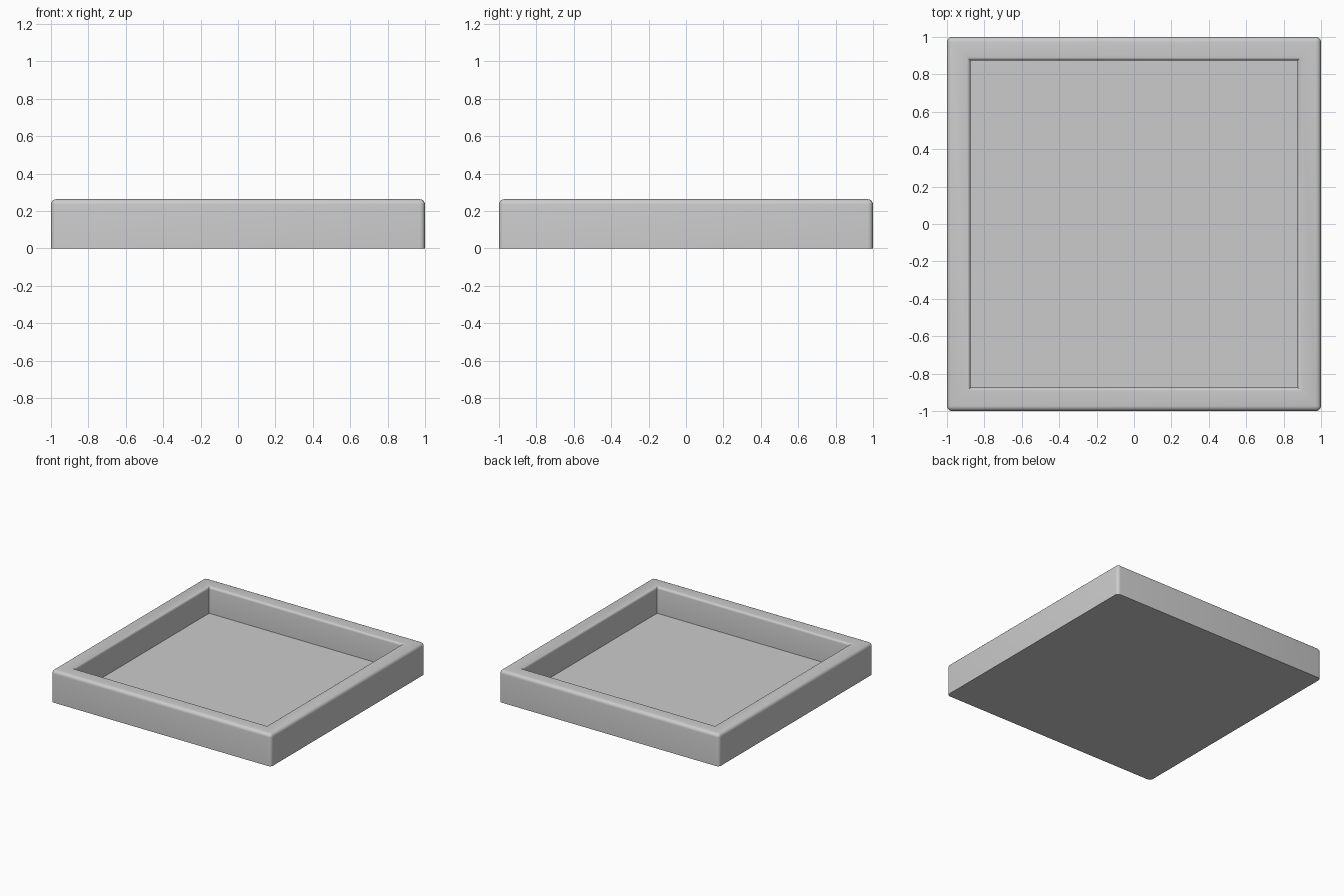
import bpy, bmesh

if "Cube" in bpy.data.objects:
    bpy.data.objects.remove(bpy.data.objects["Cube"])

HEIGHT, INNER, FLOOR = 0.263, 0.875, 0.045
BEVEL = 0.028


def square(bm, half, z):
    return [bm.verts.new((x * half, y * half, z))
            for x, y in ((-1, -1), (1, -1), (1, 1), (-1, 1))]


# Tray shell: nested square loops from the underside, up and over the rim, to the floor
bm = bmesh.new()
loops = [square(bm, h, z) for h, z in
         ((1, 0), (1, HEIGHT), (INNER, HEIGHT), (INNER, FLOOR))]
for a, b in zip(loops, loops[1:]):
    for i in range(4):
        j = (i + 1) % 4
        bm.faces.new((a[i], a[j], b[j], b[i]))
bm.faces.new(loops[0][::-1])
bm.faces.new(loops[3])
bmesh.ops.recalc_face_normals(bm, faces=bm.faces)


def ring(loop):
    return [bm.edges.get((loop[i], loop[(i + 1) % 4])) for i in range(4)]


# Round the outer corners and outer rim, then the inner rim a little less
uprights = [bm.edges.get((loops[0][i], loops[1][i])) for i in range(4)]
inner_rim = ring(loops[2])
bmesh.ops.bevel(bm, geom=ring(loops[1]) + uprights, offset=BEVEL, segments=5,
                profile=0.5, affect='EDGES')
inner_rim = [e for e in bm.edges if all(
    abs(max(abs(v.co.x), abs(v.co.y)) - INNER) < 1e-4 and abs(v.co.z - HEIGHT) < 1e-4
    for v in e.verts) and e.calc_length() > 1]
bmesh.ops.bevel(bm, geom=inner_rim, offset=0.02, segments=4,
                profile=0.5, affect='EDGES')

mesh = bpy.data.meshes.new("tray")
bm.to_mesh(mesh)
bm.free()
tray = bpy.data.objects.new("tray", mesh)
bpy.context.collection.objects.link(tray)

# Smooth rounded edges, crisp floor and base edges
bpy.context.view_layer.objects.active = tray
tray.select_set(True)
bpy.ops.object.shade_smooth_by_angle(angle=0.6)
